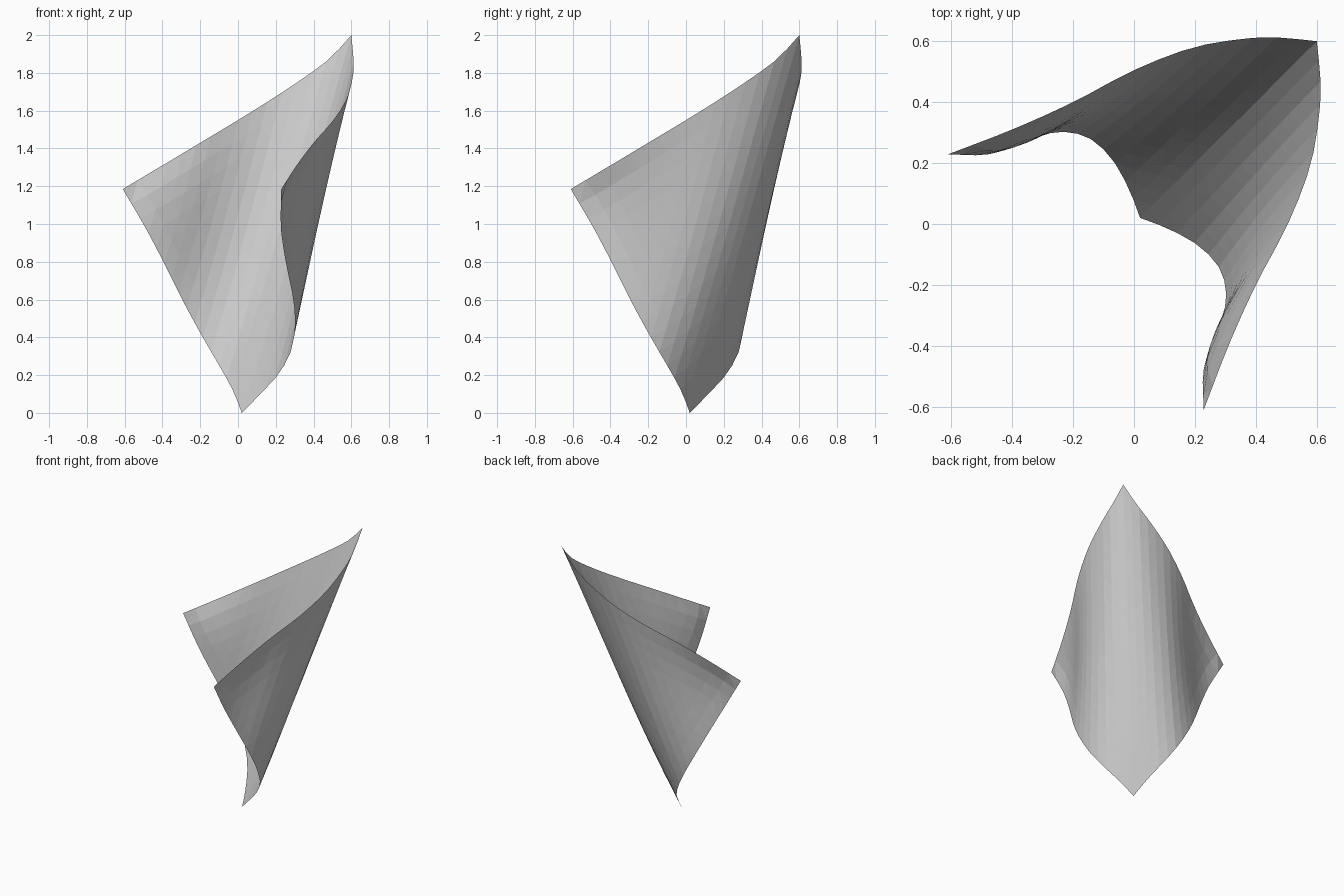
import bpy, bmesh
from mathutils import Vector

if "Cube" in bpy.data.objects:
    bpy.data.objects.remove(bpy.data.objects["Cube"])

# Edge curves of the left half; the right half mirrors them across x = y
LOWER = [(0.02, 0.02, 0), (-0.018, 0.118, 0.1), (-0.07, 0.21, 0.2), (-0.14, 0.278, 0.32),
         (-0.22, 0.302, 0.46), (-0.295, 0.293, 0.6), (-0.395, 0.253, 0.8),
         (-0.49, 0.227, 0.98), (-0.61, 0.229, 1.185)]
UPPER = [(0.6, 0.6, 2), (0.5, 0.61, 1.89), (0.4, 0.612, 1.81), (0.2, 0.581, 1.675),
         (0, 0.505, 1.55), (-0.2, 0.4, 1.43), (-0.4, 0.31, 1.31), (-0.61, 0.229, 1.185)]
N = 16


def smooth_path(points):
    """Return a function t -> point, by length along a smooth curve through points."""
    p = [Vector(q) for q in points]
    p = [2 * p[0] - p[1]] + p + [2 * p[-1] - p[-2]]
    fine = []
    for a, b, c, d in zip(p, p[1:], p[2:], p[3:]):
        for k in range(20):
            s = k / 20
            fine.append(0.5 * (2 * b + (c - a) * s + (2 * a - 5 * b + 4 * c - d) * s**2
                               + (3 * b - a - 3 * c + d) * s**3))
    fine.append(p[-2])
    run = [0.0]
    for a, b in zip(fine, fine[1:]):
        run.append(run[-1] + (b - a).length)

    def at(t):
        goal = t * run[-1]
        for i in range(len(run) - 1):
            if run[i + 1] >= goal:
                f = (goal - run[i]) / (run[i + 1] - run[i])
                return fine[i].lerp(fine[i + 1], f)
        return fine[-1]
    return at


lower, upper = smooth_path(LOWER), smooth_path(UPPER)


def sheet_point(a, b):
    """Straight lines run from the lower to the upper edge, bowed at the fold, dented in the wings."""
    t = abs(a - b)
    v = min(a, b) / (1 - t) if t < 0.999 else 0
    co = lower(t).lerp(upper(t), v)
    bow = 0.09 * v * (1 - v) ** 2 * (1 - t) ** 3
    dent = 0.025 * 4 * v * (1 - v) * 6.75 * t * t * (1 - t)
    co += Vector((bow + 0.37 * dent, bow - 0.93 * dent, 0))
    return co if b >= a else Vector((co.y, co.x, co.z))


# Curled square sheet, split into triangles along the curl direction
bm = bmesh.new()
grid = [[bm.verts.new(sheet_point(i / N, j / N)) for j in range(N + 1)] for i in range(N + 1)]
for i in range(N):
    for j in range(N):
        a, b, c, d = grid[i][j], grid[i + 1][j], grid[i + 1][j + 1], grid[i][j + 1]
        bm.faces.new((a, b, c))
        bm.faces.new((a, c, d))
mesh = bpy.data.meshes.new("curled_sheet")
bm.to_mesh(mesh)
bm.free()
bpy.context.collection.objects.link(bpy.data.objects.new("curled_sheet", mesh))
